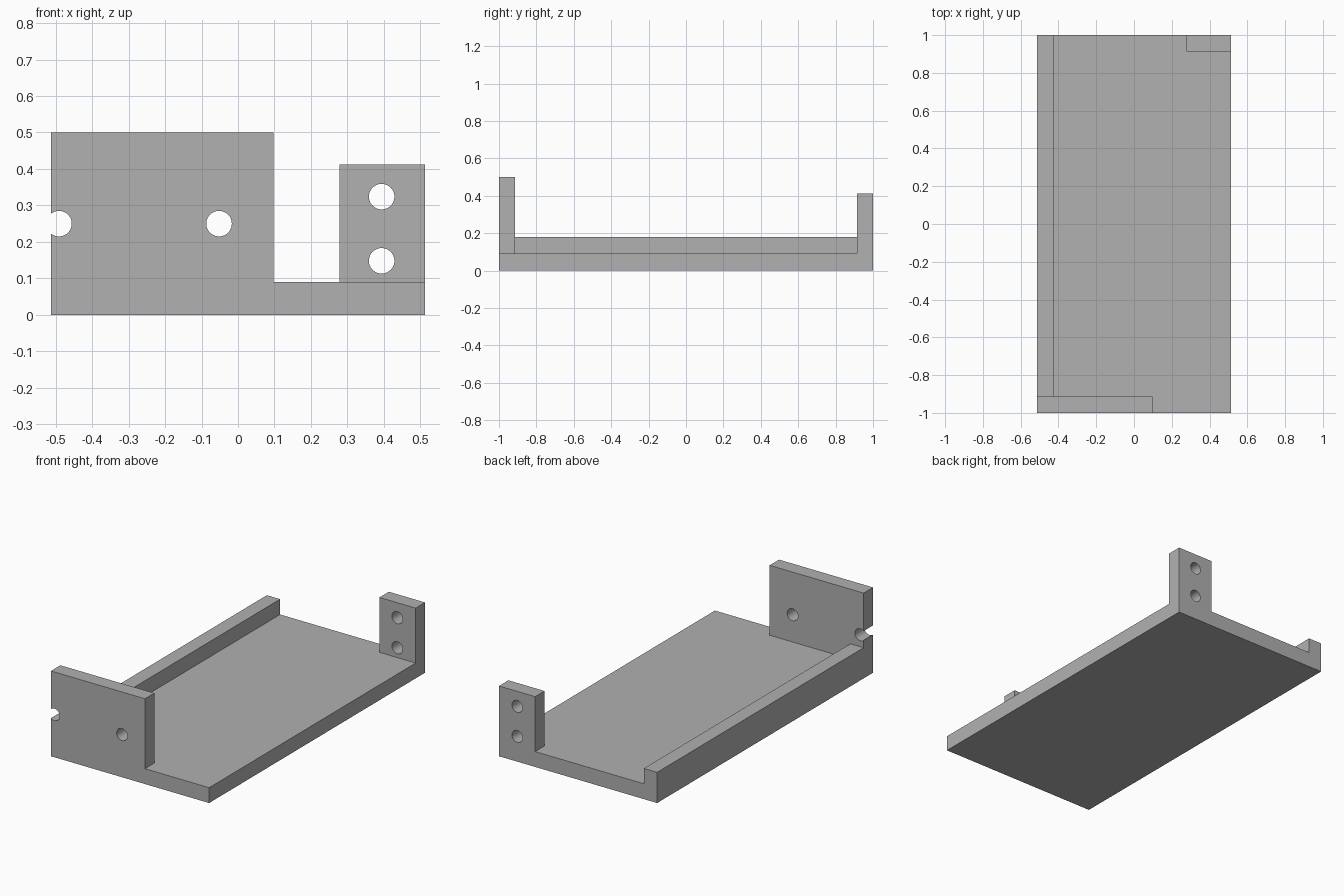
import bpy
import bmesh
import math

old = bpy.data.objects.get("Cube")
if old:
    bpy.data.objects.remove(old, do_unlink=True)

# Overall sizes
W, L, T = 0.513, 1.0, 0.09      # half width, half length, wall thickness
WALL = 0.087
HOLE_R = 0.035

grey = bpy.data.materials.new("plain grey")
grey.use_nodes = True
colour = (0.44, 0.44, 0.44, 1)
grey.diffuse_color = colour
grey.node_tree.nodes["Principled BSDF"].inputs["Base Color"].default_value = colour


def finish(name, bm):
    mesh = bpy.data.meshes.new(name)
    bm.to_mesh(mesh)
    bm.free()
    mesh.materials.append(grey)
    obj = bpy.data.objects.new(name, mesh)
    bpy.context.collection.objects.link(obj)
    return obj


def box(name, lo, hi):
    bm = bmesh.new()
    bmesh.ops.create_cube(bm, size=1)
    for v in bm.verts:
        v.co = [(a + b) / 2 + c * (b - a) for a, b, c in zip(lo, hi, v.co)]
    return finish(name, bm)


def drill(name, x, y, z):
    bm = bmesh.new()
    bmesh.ops.create_cone(bm, cap_ends=True, segments=48, radius1=HOLE_R,
                          radius2=HOLE_R, depth=0.3)
    for v in bm.verts:
        v.co = (v.co.x + x, y - v.co.z, z + v.co.y)
    return finish(name, bm)


def combine(target, tool, operation):
    mod = target.modifiers.new(tool.name, 'BOOLEAN')
    mod.operation, mod.solver, mod.object = operation, 'EXACT', tool
    with bpy.context.temp_override(object=target, active_object=target,
                                   selected_objects=[target]):
        bpy.ops.object.modifier_apply(modifier=mod.name)
    bpy.data.objects.remove(tool, do_unlink=True)


# Base tray with side rail, front plate and rear tab fused on
bracket = box("mounting_bracket", (-W, -L, 0), (W, L, T))
for part in (
    box("side_rail", (-W, -L, 0), (-0.427, L, 0.18)),
    box("front_plate", (-W, -L, 0), (0.097, -L + WALL, 0.5)),
    box("rear_tab", (0.278, L - WALL, 0), (W, L, 0.412)),
):
    combine(bracket, part, 'UNION')

# Screw holes: one open at the plate edge, one in the plate, two in the tab
for x, y, z in ((-0.491, -L, 0.25), (-0.052, -L, 0.25),
                (0.394, L, 0.324), (0.394, L, 0.148)):
    combine(bracket, drill("screw_hole", x, y, z), 'DIFFERENCE')

# Merge flat faces and keep hard edges crisp
bm = bmesh.new()
bm.from_mesh(bracket.data)
bmesh.ops.remove_doubles(bm, verts=bm.verts, dist=0.0001)
bmesh.ops.dissolve_limit(bm, angle_limit=math.radians(1),
                         verts=bm.verts, edges=bm.edges)
bmesh.ops.recalc_face_normals(bm, faces=bm.faces)
bm.to_mesh(bracket.data)
bm.free()

bpy.ops.object.select_all(action='DESELECT')
bracket.select_set(True)
bpy.context.view_layer.objects.active = bracket
bpy.ops.object.shade_smooth_by_angle(angle=math.radians(30))
